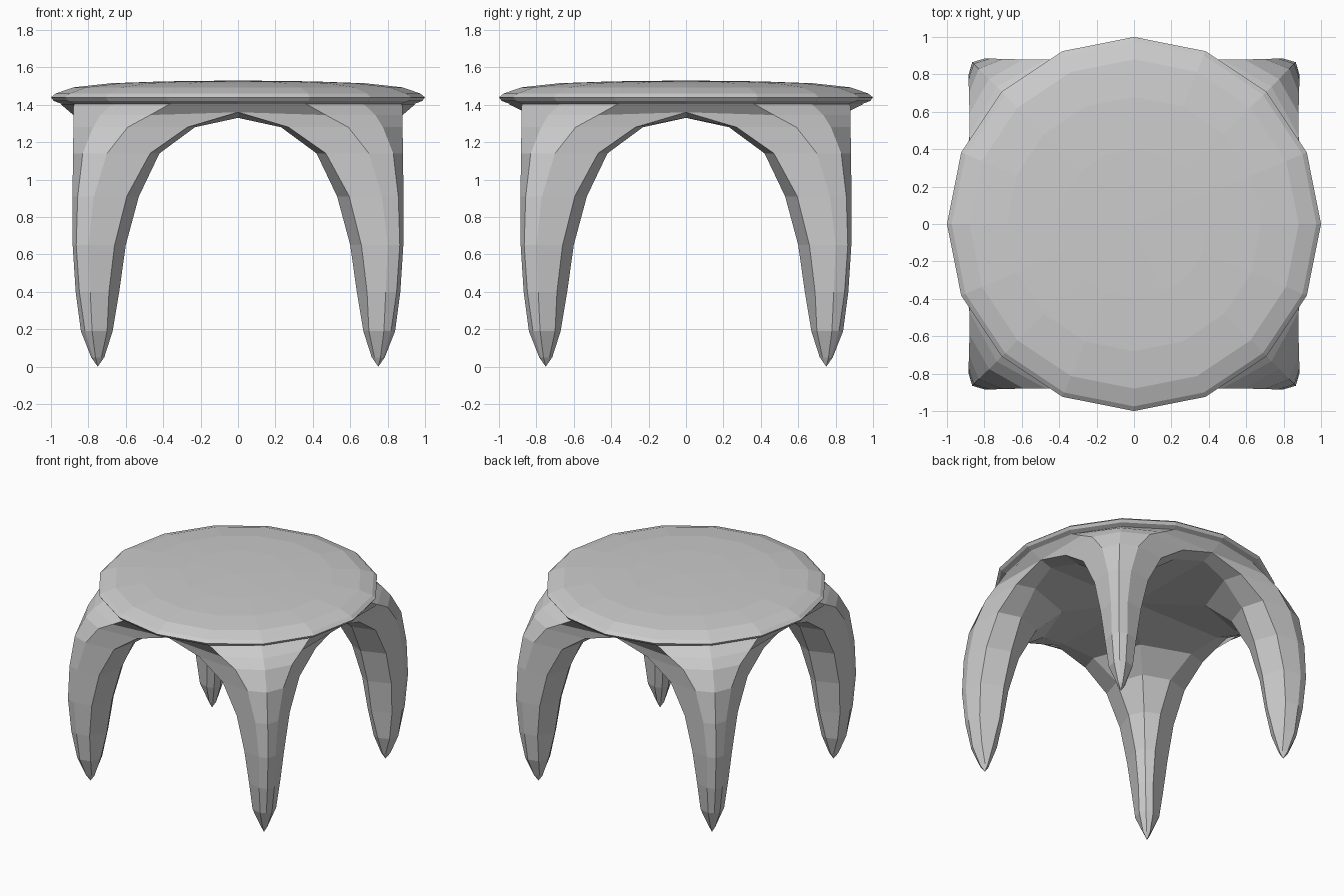
import bpy, bmesh, math

if "Cube" in bpy.data.objects:
    bpy.data.objects.remove(bpy.data.objects["Cube"])

def make_object(name, bm):
    bmesh.ops.recalc_face_normals(bm, faces=bm.faces[:])
    me = bpy.data.meshes.new(name)
    bm.to_mesh(me)
    bm.free()
    ob = bpy.data.objects.new(name, me)
    bpy.context.collection.objects.link(ob)
    return ob

def bridge(bm, a, b, closed=True):
    n = len(a)
    for i in range(n if closed else n - 1):
        j = (i + 1) % n
        bm.faces.new((a[i], a[j], b[j], b[i]))

# Seat: shallow domed disc with 16 sides and a thin flared rim
def make_seat():
    profile = [(0.40, 1.525), (0.68, 1.515), (0.88, 1.493), (0.975, 1.46),
               (1.0, 1.44), (0.985, 1.42), (0.93, 1.40)]
    bm = bmesh.new()
    rings = []
    for r, z in profile:
        rings.append([bm.verts.new((r * math.cos(i * math.pi / 8),
                                    r * math.sin(i * math.pi / 8), z))
                      for i in range(16)])
    for a, b in zip(rings, rings[1:]):
        bridge(bm, a, b)
    top = bm.verts.new((0, 0, 1.53))
    for i in range(16):
        bm.faces.new((rings[0][i], rings[0][(i + 1) % 16], top))
    bm.faces.new(rings[-1])
    return make_object("seat", bm)

# Legs: one tusk-like quarter that spreads into the arched underside
# z, inner diagonal, inner side x, inner side y, front edge x, corner x, outer face, outer diagonal
SECTIONS = [
    (0.05, 0.728, 0.715, 0.75, 0.73, 0.762, 0.785, 0.775),
    (0.19, 0.69, 0.67, 0.74, 0.70, 0.78, 0.84, 0.818),
    (0.40, 0.66, 0.635, 0.71, 0.69, 0.79, 0.868, 0.848),
    (0.65, 0.632, 0.60, 0.70, 0.66, 0.80, 0.884, 0.865),
    (0.91, 0.58, 0.53, 0.69, 0.595, 0.77, 0.885, 0.857),
    (1.14, 0.49, 0.42, 0.69, 0.47, 0.70, 0.882, 0.83),
    (1.28, 0.36, 0.23, 0.72, 0.27, 0.59, 0.88, 0.775),
    (1.33, 0.0, 0.0, 0.77, 0.0, 0.47, 0.88, 0.735),
]

def make_legs():
    bm = bmesh.new()
    rings = []
    for z, d, s, m, e, c, o, k in SECTIONS:
        last = z == 1.33
        ze = 1.36 if last else z
        zc = 1.345 if last else z
        half = [(s, m, z), (e, o - 0.02, ze), (c, o, zc)]
        pts = [(d, d, z)] + half + [(k, k, zc)] + [(y, x, h) for x, y, h in reversed(half)]
        rings.append([bm.verts.new(p) for p in pts])
    for a, b in zip(rings, rings[1:]):
        bridge(bm, a, b)
    # pointed foot
    tip = bm.verts.new((0.75, 0.75, 0))
    for i in range(8):
        bm.faces.new((rings[0][i], rings[0][(i + 1) % 8], tip))
    # flared apron meeting the seat rim
    collar = [bm.verts.new((0.95 * math.sin(i * math.pi / 8),
                            0.95 * math.cos(i * math.pi / 8), 1.405))
              for i in range(5)]
    bridge(bm, rings[-1][2:7], [collar[0], collar[1], collar[2], collar[3], collar[4]], closed=False)
    # the outer points of the last ring run front edge, corner, diagonal, corner, side edge
    ob = make_object("legs_and_apron", bm)
    mir = ob.modifiers.new("four_legs", 'MIRROR')
    mir.use_axis = (True, True, False)
    mir.use_clip = True
    mir.merge_threshold = 0.001
    return ob

make_seat()
make_legs()
